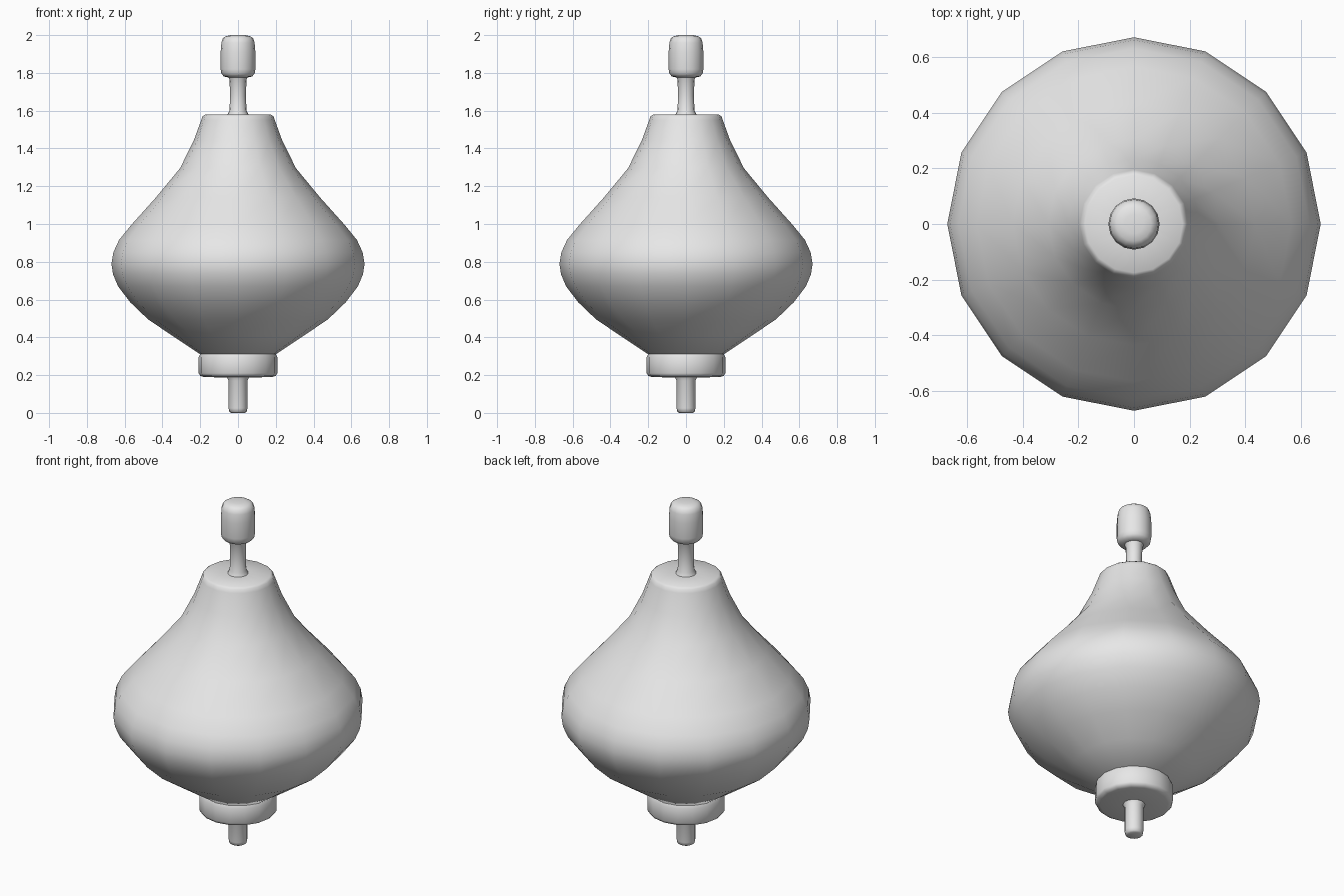
import bpy
import math

cube = bpy.data.objects.get("Cube")
if cube:
    bpy.data.objects.remove(cube, do_unlink=True)

SIDES = 16

grey = bpy.data.materials.new("plain grey")
grey.use_nodes = True
colour = (0.8, 0.8, 0.8, 1)
grey.diffuse_color = colour
grey.node_tree.nodes["Principled BSDF"].inputs["Base Color"].default_value = colour


def lathe(name, profile):
    """Revolve (radius, height) points, listed bottom to top, about the z axis."""
    verts, faces = [], []
    for r, z in profile:
        for i in range(SIDES):
            a = math.tau * i / SIDES
            verts.append((r * math.cos(a), r * math.sin(a), z))
    for k in range(len(profile) - 1):
        for i in range(SIDES):
            j = (i + 1) % SIDES
            low, high = k * SIDES, (k + 1) * SIDES
            faces.append((low + i, low + j, high + j, high + i))
    faces.append(tuple(reversed(range(SIDES))))
    faces.append(tuple(range(len(verts) - SIDES, len(verts))))
    mesh = bpy.data.meshes.new(name)
    mesh.from_pydata(verts, [], faces)
    mesh.materials.append(grey)
    obj = bpy.data.objects.new(name, mesh)
    bpy.context.collection.objects.link(obj)
    bpy.ops.object.select_all(action="DESELECT")
    obj.select_set(True)
    bpy.context.view_layer.objects.active = obj
    bpy.ops.object.shade_smooth_by_angle(angle=math.radians(50))
    return obj


# Spinning tip
lathe("tip_pin", [(0.035, 0), (0.046, 0.006), (0.05, 0.025),
                  (0.05, 0.17), (0.06, 0.19)])

# Collar under the body
lathe("collar", [(0.06, 0.187), (0.18, 0.19), (0.2, 0.196), (0.208, 0.21),
                 (0.208, 0.295), (0.2, 0.312)])

# Flared body
lathe("body", [(0.2, 0.31), (0.335, 0.4), (0.476, 0.495), (0.57, 0.585),
               (0.635, 0.67), (0.662, 0.735), (0.67, 0.79), (0.66, 0.85),
               (0.63, 0.915), (0.565, 0.995), (0.435, 1.14), (0.307, 1.295),
               (0.235, 1.44), (0.195, 1.55), (0.188, 1.57), (0.175, 1.579),
               (0.055, 1.58)])

# Stem with flared ends
lathe("stem", [(0.056, 1.578), (0.045, 1.6), (0.042, 1.68), (0.045, 1.765),
               (0.055, 1.785)])

# Rounded grip
lathe("grip", [(0.05, 1.776), (0.075, 1.781), (0.088, 1.796), (0.092, 1.82),
               (0.092, 1.91), (0.088, 1.96), (0.08, 1.984), (0.062, 1.995),
               (0.035, 2.0)])
